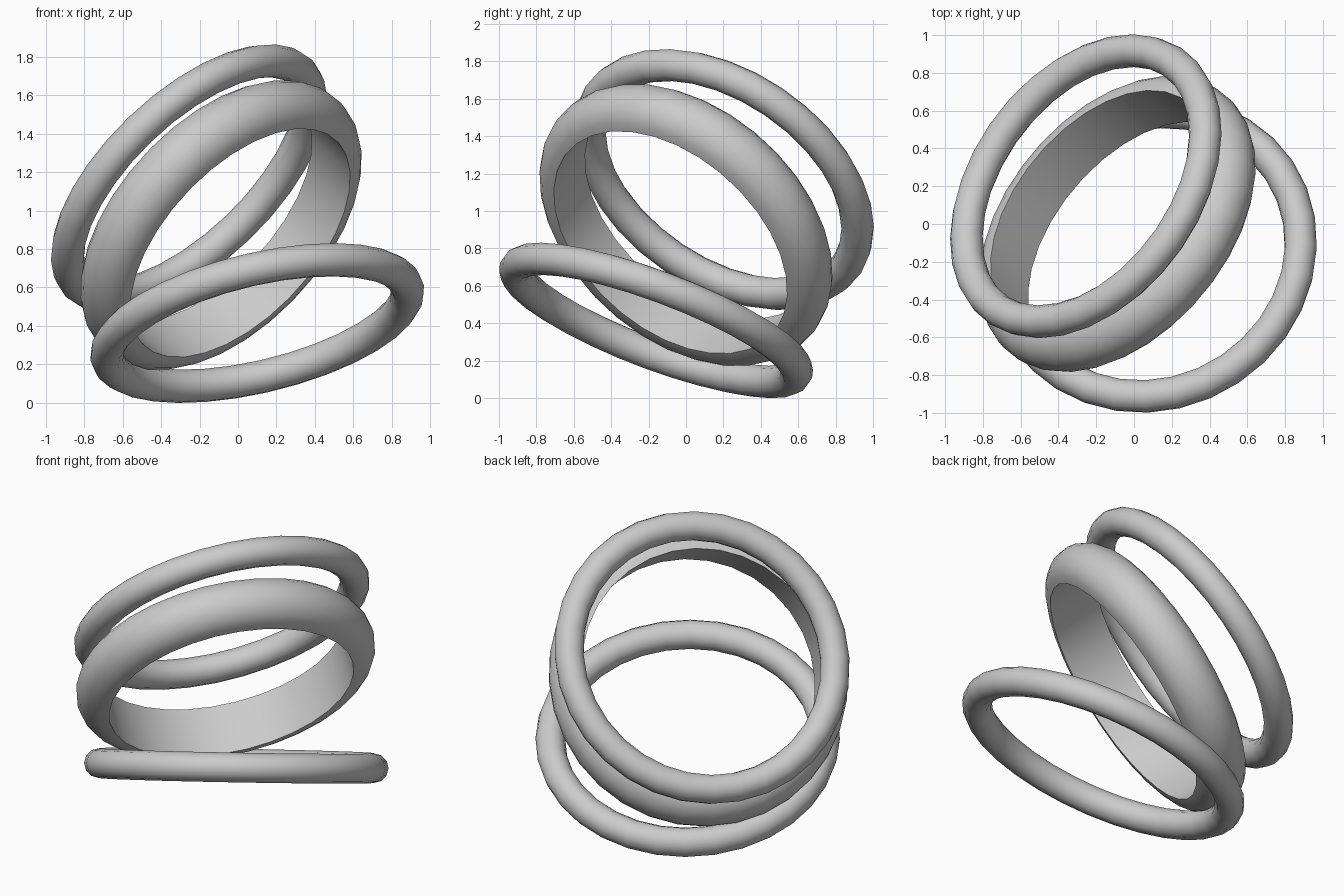
import bpy, bmesh, math
from mathutils import Vector

if "Cube" in bpy.data.objects:
    bpy.data.objects.remove(bpy.data.objects["Cube"])

grey = bpy.data.materials.new("plain grey")
grey.diffuse_color = (0.6, 0.6, 0.6, 1)
grey.use_nodes = True
grey.node_tree.nodes["Principled BSDF"].inputs["Base Color"].default_value = grey.diffuse_color


def ring(name, centre, axis, profile, segments=32):
    """Sweep a closed (radius, height) profile round an axis."""
    bm = bmesh.new()
    loops = []
    for i in range(segments):
        a = 2 * math.pi * i / segments
        loops.append([bm.verts.new((r * math.cos(a), r * math.sin(a), h)) for r, h in profile])
    n = len(profile)
    for i in range(segments):
        p, q = loops[i], loops[(i + 1) % segments]
        for j in range(n):
            k = (j + 1) % n
            bm.faces.new((p[j], q[j], q[k], p[k]))
    bmesh.ops.recalc_face_normals(bm, faces=bm.faces)
    mesh = bpy.data.meshes.new(name)
    bm.to_mesh(mesh)
    bm.free()
    mesh.materials.append(grey)
    ob = bpy.data.objects.new(name, mesh)
    bpy.context.collection.objects.link(ob)
    ob.location = centre
    ob.rotation_mode = 'QUATERNION'
    ob.rotation_quaternion = Vector((0, 0, 1)).rotation_difference(Vector(axis).normalized())
    bpy.ops.object.select_all(action='DESELECT')
    bpy.context.view_layer.objects.active = ob
    ob.select_set(True)
    bpy.ops.object.shade_smooth_by_angle(angle=math.radians(50))
    return ob


def arc(radius, size, start, end, steps, closed=False):
    """Circular arc in (radius, height); a closed arc drops its last point."""
    return [(radius + size * math.cos(t), size * math.sin(t))
            for t in (start + (end - start) * i / steps
                      for i in range(steps if closed else steps + 1))]


# Round section for the thin rings, domed section with a flat bore for the band
round_section = arc(0.803, 0.087, 0, 2 * math.pi, 12, closed=True)
domed_section = arc(0.732, 0.16, -math.pi / 2, math.pi / 2, 10)

ring("lower_thin_ring", (0.10, -0.16, 0.415), (-0.22, 0.346, 0.912), round_section)
ring("middle_domed_band", (-0.088, 0.0, 0.925), (-0.62, 0.52, 0.58), domed_section)
ring("upper_thin_ring", (-0.255, 0.20, 1.168), (-0.616, 0.449, 0.647), round_section)
